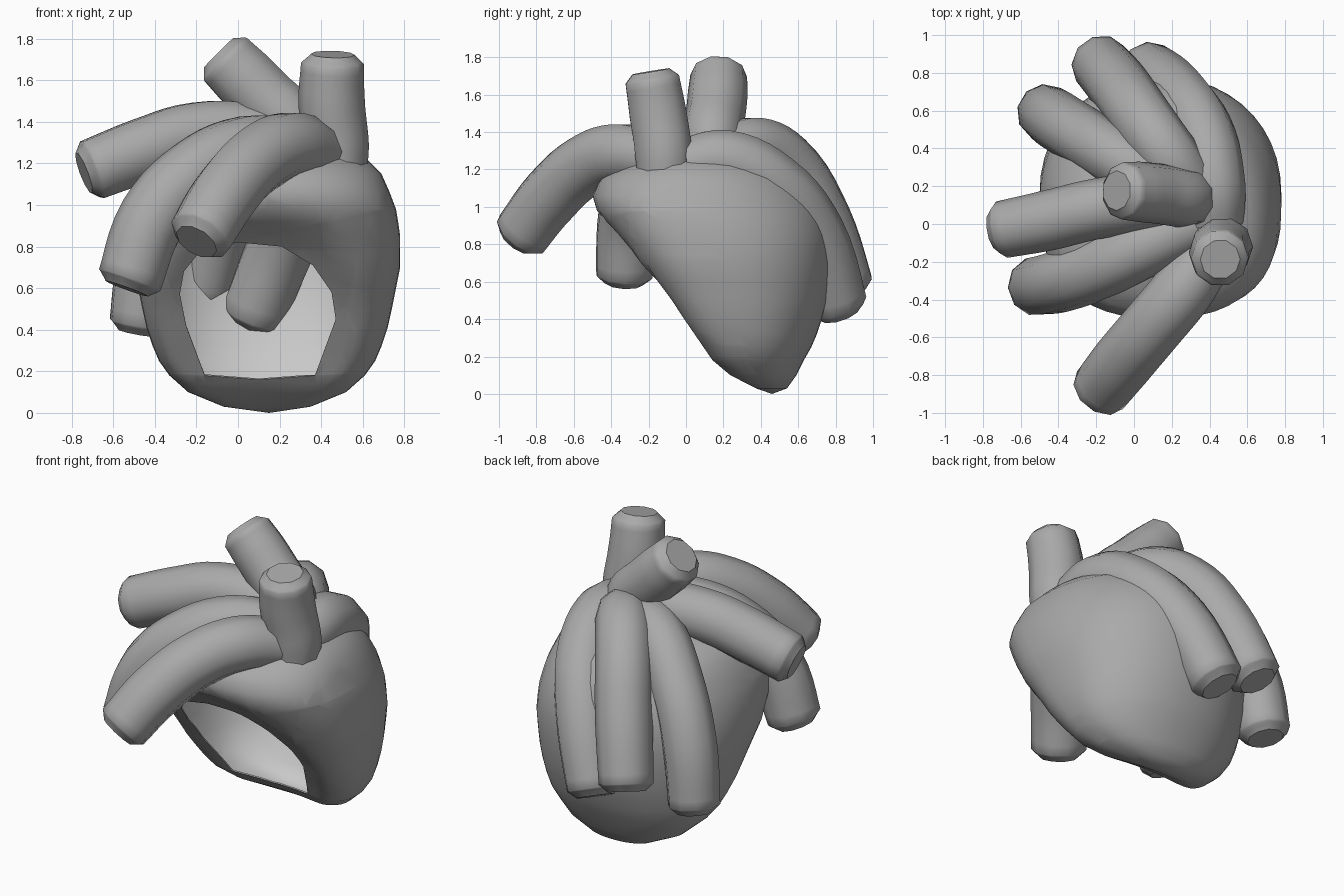
import bpy, bmesh, math
from mathutils import Vector

cube = bpy.data.objects.get("Cube")
if cube:
    bpy.data.objects.remove(cube, do_unlink=True)


def make_material(name, value):
    mat = bpy.data.materials.new(name)
    mat.use_nodes = True
    colour = (value, value, value, 1)
    mat.diffuse_color = colour
    mat.node_tree.nodes["Principled BSDF"].inputs["Base Color"].default_value = colour
    return mat


grey = make_material("mid grey", 0.40)
light_grey = make_material("light grey lining", 0.58)


def finish(obj, angle):
    """Turn curves and modifiers into a mesh and shade it smooth."""
    bpy.ops.object.select_all(action='DESELECT')
    obj.select_set(True)
    bpy.context.view_layer.objects.active = obj
    bpy.ops.object.convert(target='MESH')
    bpy.ops.object.shade_smooth_by_angle(angle=math.radians(angle))


def tube(name, points, radius=0.16):
    """Smooth tube through the points, with a softened blunt end."""
    pts = [Vector(p) for p in points]
    pts.append(pts[-1] + (pts[-1] - pts[-2]).normalized() * 0.045)
    curve = bpy.data.curves.new(name, 'CURVE')
    curve.dimensions = '3D'
    curve.bevel_depth = radius
    curve.bevel_resolution = 3
    curve.resolution_u = 5
    curve.use_fill_caps = True
    spline = curve.splines.new('BEZIER')
    spline.bezier_points.add(len(pts) - 1)
    for bp, p in zip(spline.bezier_points, pts):
        bp.co = p
        bp.handle_left_type = bp.handle_right_type = 'AUTO'
    spline.bezier_points[0].radius = 0.9
    spline.bezier_points[-2].radius = 0.95
    spline.bezier_points[-1].radius = 0.66
    curve.materials.append(grey)
    obj = bpy.data.objects.new(name, curve)
    bpy.context.collection.objects.link(obj)
    finish(obj, 75)


# Hollow hood: stacked rounded slices (height, half width, front y, back y)
slices = [
    (0.03, 0.21, 0.36, 0.54), (0.10, 0.38, 0.21, 0.59), (0.18, 0.47, 0.10, 0.63),
    (0.25, 0.52, 0.04, 0.67), (0.32, 0.55, -0.02, 0.70), (0.41, 0.58, -0.09, 0.73),
    (0.50, 0.60, -0.15, 0.755), (0.60, 0.62, -0.22, 0.77), (0.70, 0.64, -0.29, 0.78),
    (0.78, 0.64, -0.34, 0.78), (0.85, 0.64, -0.39, 0.775), (0.92, 0.63, -0.44, 0.76),
    (0.98, 0.62, -0.48, 0.74), (1.06, 0.59, -0.50, 0.70), (1.15, 0.55, -0.46, 0.63),
    (1.22, 0.48, -0.36, 0.52), (1.28, 0.33, -0.20, 0.36),
]
CENTRE_X, SIDES = 0.14, 44


def power(value, n):
    return math.copysign(abs(value) ** (2 / n), value)


bm = bmesh.new()
rings = []
for z, half, front, back in slices:
    widest = front + 0.42 * (back - front)
    ring = []
    for i in range(SIDES):
        c, s = math.cos(math.tau * i / SIDES), math.sin(math.tau * i / SIDES)
        n = 2.3 + min(0.7, 1.8 * max(0, 1.15 - z)) if s < 0 else 2.12
        x = CENTRE_X + half * power(c, n)
        y = widest + (widest - front if s < 0 else back - widest) * power(s, n)
        if s < 0:  # sink the front around the opening, leaving a raised lip
            y += 0.15 * max(0, 1 - ((x - 0.11) / 0.5) ** 2 - ((z - 0.49) / 0.5) ** 2)
        ring.append(bm.verts.new((x, y, z)))
    rings.append(ring)
for low, high in zip(rings, rings[1:]):
    for i in range(SIDES):
        j = (i + 1) % SIDES
        bm.faces.new((low[i], low[j], high[j], high[i]))
for ring, tip in ((rings[0], (0.15, 0.46, 0)), (rings[-1], (0.14, 0.08, 1.30))):
    v = bm.verts.new(tip)
    for i in range(SIDES):
        bm.faces.new((ring[i], ring[(i + 1) % SIDES], v))
bmesh.ops.recalc_face_normals(bm, faces=bm.faces)

# Front opening: slice along its outline, then drop the front faces inside it
outline = [(-0.16, 0.18), (0.10, 0.16), (0.37, 0.18), (0.47, 0.45), (0.45, 0.58),
           (0.36, 0.71), (0.21, 0.80), (0.00, 0.82), (-0.18, 0.78), (-0.26, 0.68),
           (-0.28, 0.57), (-0.25, 0.42)]
sides = []
for (x1, z1), (x2, z2) in zip(outline, outline[1:] + outline[:1]):
    point, normal = Vector((x1, 0, z1)), Vector((z2 - z1, 0, x1 - x2)).normalized()
    sides.append((point, normal))
    front_faces = [f for f in bm.faces if f.normal.y < 0]
    geom = front_faces + list({e for f in front_faces for e in f.edges}) \
        + list({v for f in front_faces for v in f.verts})
    bmesh.ops.bisect_plane(bm, geom=geom, plane_co=point, plane_no=normal)
bm.normal_update()
hole = [f for f in bm.faces if f.normal.y < 0 and
        all((f.calc_center_median() - p).dot(n) < 0 for p, n in sides)]
bmesh.ops.delete(bm, geom=hole, context='FACES')

mesh = bpy.data.meshes.new("hood")
bm.to_mesh(mesh)
bm.free()
mesh.materials.append(grey)
mesh.materials.append(light_grey)
hood = bpy.data.objects.new("hood", mesh)
bpy.context.collection.objects.link(hood)
lining = hood.modifiers.new("lining", 'SOLIDIFY')
lining.thickness = 0.008
lining.offset = -1
lining.material_offset = 1
finish(hood, 50)

# Upright stubs
tube("front_stub", [(0.47, -0.12, 1.10), (0.47, -0.12, 1.28), (0.45, -0.15, 1.50), (0.455, -0.18, 1.68)])
tube("back_stub", [(0.32, 0.14, 1.22), (0.26, 0.14, 1.38), (0.13, 0.16, 1.51),
                   (0.03, 0.17, 1.61), (-0.06, 0.175, 1.70)])

# Drooping strands, from the front round the side to the back
tube("front_strand", [(0.40, -0.15, 1.25), (0.25, -0.36, 1.285), (0.10, -0.54, 1.22),
                      (-0.06, -0.73, 1.05), (-0.18, -0.88, 0.855)], 0.165)
tube("front_side_strand", [(0.32, 0.00, 1.26), (0.05, -0.12, 1.27), (-0.20, -0.24, 1.16),
                           (-0.41, -0.31, 0.94), (-0.52, -0.33, 0.64)], 0.165)
tube("side_strand", [(0.35, 0.14, 1.25), (0.10, 0.12, 1.33), (-0.20, 0.08, 1.34),
                     (-0.45, 0.02, 1.265), (-0.70, -0.03, 1.17)])
tube("back_side_strand", [(0.25, 0.18, 1.28), (0.00, 0.30, 1.28), (-0.25, 0.45, 1.08),
                          (-0.41, 0.55, 0.78), (-0.47, 0.59, 0.43)])
tube("back_middle_strand", [(0.30, 0.20, 1.28), (0.18, 0.36, 1.32), (0.06, 0.53, 1.235),
                            (-0.08, 0.73, 0.92), (-0.18, 0.85, 0.58)], 0.165)
tube("back_strand", [(0.43, 0.00, 1.22), (0.42, 0.20, 1.25), (0.37, 0.46, 1.13),
                     (0.23, 0.68, 0.86), (0.07, 0.81, 0.47)], 0.17)
